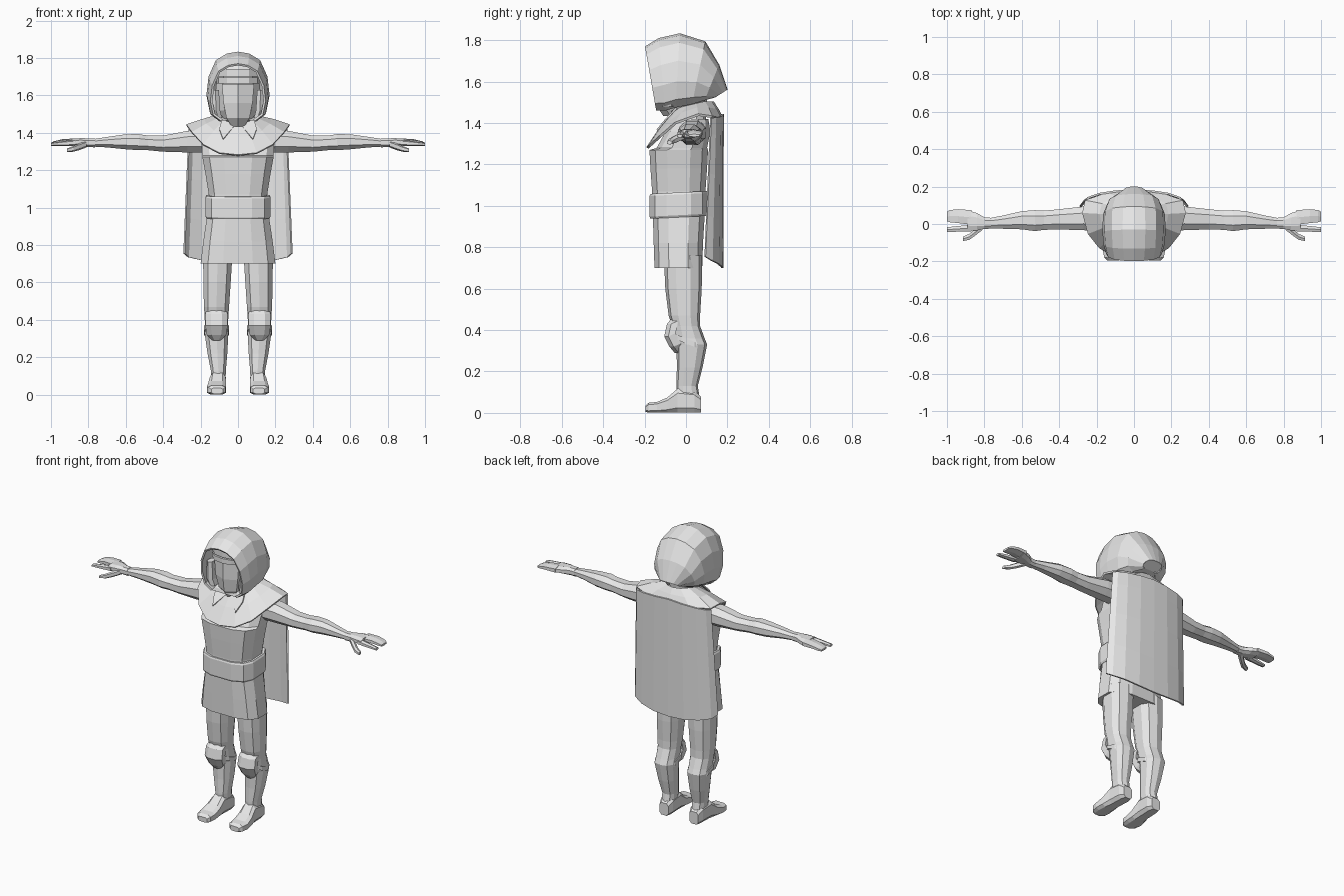
import bpy, bmesh, math

grey = bpy.data.materials.new("light grey cloth")
grey.diffuse_color = (0.8, 0.8, 0.8, 1)


def build(name, rings, closed=True, caps=True, mirror=False, thick=0.0):
    """Skin a list of equal-length point rings into a flat-shaded mesh."""
    bm = bmesh.new()
    vs = [[bm.verts.new(p) for p in r] for r in rings]
    n = len(vs[0])
    for a, b in zip(vs, vs[1:]):
        for i in range(n if closed else n - 1):
            j = (i + 1) % n
            bm.faces.new((a[i], a[j], b[j], b[i]))
    if caps:
        bm.faces.new(vs[0])
        bm.faces.new(vs[-1])
    bmesh.ops.remove_doubles(bm, verts=bm.verts, dist=0.0005)
    bmesh.ops.recalc_face_normals(bm, faces=bm.faces)
    me = bpy.data.meshes.new(name)
    bm.to_mesh(me)
    bm.free()
    me.materials.append(grey)
    ob = bpy.data.objects.new(name, me)
    bpy.context.collection.objects.link(ob)
    if mirror:
        ob.modifiers.new("mirror", 'MIRROR').use_mirror_merge = False
    if thick:
        s = ob.modifiers.new("thickness", 'SOLIDIFY')
        s.thickness, s.offset = thick, 0
    return ob


def tube(name, axis, secs, n=10, power=0.8, mirror=False):
    """Loft sections (t, centre a, centre b, radius a, radius b) along an axis."""
    def sp(v):
        return math.copysign(abs(v) ** power, v)
    rings = []
    for t, ca, cb, ra, rb in secs:
        ring = []
        for i in range(n):
            w = 2 * math.pi * (i + 0.5) / n
            a, b = ca + ra * sp(math.cos(w)), cb + rb * sp(math.sin(w))
            ring.append({'x': (t, a, b), 'y': (a, t, b), 'z': (a, b, t)}[axis])
        rings.append(ring)
    return build(name, rings, mirror=mirror)


def both(half):
    """Complete a half outline by reflecting it across x = 0."""
    return half + [(-x, y, z) for x, y, z in reversed(half) if x > 0]


# Tunic: skirt, waist and chest with a small lip under the mantle
tube("tunic_skirt", 'z', [(0.70, 0, -0.037, 0.205, 0.118), (0.82, 0, -0.037, 0.19, 0.122),
                          (0.95, 0, -0.035, 0.17, 0.128)], 12, 0.7)
tube("tunic_body", 'z', [(0.95, 0, -0.035, 0.16, 0.13), (1.07, 0, -0.035, 0.16, 0.132),
                         (1.18, 0, -0.035, 0.178, 0.14), (1.27, 0, -0.035, 0.195, 0.145),
                         (1.28, 0, -0.02, 0.195, 0.125), (1.36, 0, 0.01, 0.2, 0.11),
                         (1.42, 0, 0.03, 0.16, 0.08)], 12, 0.7)
belt = tube("belt", 'z', [(0.945, 0, -0.035, 0.172, 0.14), (0.955, 0, -0.035, 0.178, 0.144),
                          (1.055, 0, -0.035, 0.178, 0.144), (1.065, 0, -0.035, 0.172, 0.14)], 12, 0.65)
for v in belt.data.vertices:
    v.co.z += 0.05 * (v.co.y + 0.035)

# Legs
tube("leg", 'z', [(0.08, 0.105, 0.01, 0.04, 0.055), (0.13, 0.105, 0.005, 0.042, 0.052),
                  (0.22, 0.11, 0.018, 0.055, 0.062), (0.33, 0.115, 0.028, 0.066, 0.074),
                  (0.36, 0.115, 0.015, 0.064, 0.075), (0.42, 0.115, 0.0, 0.066, 0.068),
                  (0.47, 0.115, -0.008, 0.07, 0.076), (0.6, 0.112, -0.012, 0.076, 0.088),
                  (0.76, 0.108, -0.015, 0.082, 0.092)], 10, 0.8, True)
tube("boot_foot", 'y', [(0.072, 0.105, 0.04, 0.032, 0.04), (0.04, 0.105, 0.055, 0.044, 0.055),
                        (-0.04, 0.108, 0.06, 0.044, 0.06), (-0.09, 0.112, 0.038, 0.05, 0.038),
                        (-0.14, 0.115, 0.027, 0.054, 0.027), (-0.18, 0.113, 0.025, 0.048, 0.025),
                        (-0.196, 0.112, 0.02, 0.032, 0.016)], 8, 0.55, True)

# Knee guards: faceted pad on the front of each knee
pad = [(0.45, -0.075, 0.045), (0.43, -0.092, 0.058), (0.37, -0.105, 0.06),
       (0.32, -0.08, 0.052), (0.29, -0.055, 0.022)]
build("knee_guard", [[(0.115 - w, y + 0.055, z + 0.015), (0.115 - w, y + 0.02, z), (0.115 - w * 0.5, y, z),
                      (0.115 + w * 0.5, y, z), (0.115 + w, y + 0.02, z), (0.115 + w, y + 0.055, z + 0.015)]
                     for z, y, w in pad], mirror=True)
strap = tube("knee_strap", 'z', [(0.335, 0.115, 0.01, 0.07, 0.08), (0.36, 0.115, 0.01, 0.07, 0.08)],
             10, 0.8, True)
for v in strap.data.vertices:
    v.co.z -= 0.4 * v.co.y

# Arms and hands
tube("arm", 'x', [(0.14, 0.03, 1.355, 0.07, 0.065), (0.27, 0.03, 1.353, 0.068, 0.062),
                  (0.4, 0.025, 1.342, 0.058, 0.046), (0.48, 0.02, 1.346, 0.055, 0.042),
                  (0.53, 0.018, 1.35, 0.06, 0.046), (0.6, 0.02, 1.352, 0.052, 0.043),
                  (0.7, 0.01, 1.35, 0.038, 0.03), (0.78, 0.004, 1.346, 0.028, 0.021)], 8, 0.9, True)
tube("glove_palm", 'x', [(0.765, 0.004, 1.346, 0.031, 0.025), (0.8, 0.005, 1.347, 0.033, 0.025),
                         (0.84, 0.012, 1.35, 0.05, 0.023), (0.89, 0.018, 1.35, 0.058, 0.019)],
     8, 0.8, True)
tube("fingers", 'x', [(0.87, 0.035, 1.352, 0.043, 0.018), (0.94, 0.042, 1.352, 0.041, 0.014),
                      (0.985, 0.042, 1.345, 0.036, 0.01), (1.0, 0.04, 1.34, 0.028, 0.007)], 6, 0.7, True)
tube("index_finger", 'x', [(0.87, -0.022, 1.347, 0.02, 0.016), (0.94, -0.026, 1.342, 0.017, 0.013),
                           (1.0, -0.03, 1.338, 0.014, 0.008)], 6, 0.8, True)
tube("thumb", 'x', [(0.81, -0.012, 1.34, 0.022, 0.018), (0.85, -0.045, 1.325, 0.02, 0.018),
                    (0.88, -0.068, 1.314, 0.018, 0.015), (0.915, -0.08, 1.306, 0.013, 0.01)], 6, 0.8, True)

# Shoulder mantle: neck ring, mid ring and the low scooped hem
neck = [(0, -0.06, 1.46), (0.035, -0.055, 1.46), (0.07, -0.03, 1.47), (0.09, 0.01, 1.48),
        (0.09, 0.05, 1.49), (0.08, 0.09, 1.5), (0.045, 0.12, 1.5), (0, 0.13, 1.5)]
hem = [(0, -0.187, 1.28), (0.1, -0.175, 1.29), (0.185, -0.125, 1.335), (0.245, -0.05, 1.40),
       (0.275, 0.06, 1.44), (0.26, 0.125, 1.43), (0.14, 0.165, 1.42), (0, 0.175, 1.42)]
mid = [(a[0] * .5 + b[0] * .5, a[1] * .5 + b[1] * .5, a[2] * .5 + b[2] * .5 + 0.005)
       for a, b in zip(neck, hem)]
build("mantle", [both(neck), both(mid), both(hem)], caps=False, thick=0.012)
tube("neck", 'z', [(1.38, 0, 0.02, 0.09, 0.08), (1.46, 0, 0.02, 0.08, 0.075),
                   (1.54, 0, 0.02, 0.09, 0.085)], 10)
# Folded collar points at the throat
build("collar_flap", [[(0.015, -0.075, 1.44), (0.085, -0.045, 1.475)],
                      [(0.08, -0.14, 1.365), (0.1, -0.095, 1.42)]],
      closed=False, caps=False, mirror=True, thick=0.008)

# Cape: curved sheet with its side edges wrapping forward
cols = [(0, 0.178, 0.175, 0.70), (0.1, 0.175, 0.172, 0.705), (0.19, 0.162, 0.155, 0.72),
        (0.25, 0.142, 0.125, 0.735), (0.272, 0.12, 0.092, 0.755)]
rows = []
for t in (0, 0.12, 0.4, 0.7, 1):
    half = []
    for x, y0, y1, zb in cols:
        top = 1.445 - 0.02 * x / 0.27
        half.append((x * (0.96 + 0.1 * t), y0 + (y1 - y0) * t, top + (zb - top) * t))
    rows.append([(-x, y, z) for x, y, z in reversed(half[1:])] + half)
build("cape", rows, closed=False, caps=False, thick=0.01)

# Hood: arches from the face opening to the peaked back
#       bottom y, top y, bottom z, top z, half width
arches = [(-0.145, -0.195, 1.475, 1.765, 0.142), (-0.10, -0.13, 1.475, 1.805, 0.157),
          (-0.05, -0.03, 1.49, 1.828, 0.163), (0.03, 0.09, 1.505, 1.79, 0.16),
          (0.09, 0.155, 1.52, 1.68, 0.135), (0.14, 0.195, 1.53, 1.56, 0.06)]
shape = [(0.6, -0.03), (0.9, 0.08), (1.0, 0.33), (0.93, 0.62), (0.7, 0.87), (0.36, 0.97), (0, 1)]
hood = []
for yb, yt, zb, zt, w in arches:
    half = [(w * sx, yb + (yt - yb) * sz, zb + (zt - zb) * sz) for sx, sz in shape]
    hood.append(half + [(-x, y, z) for x, y, z in reversed(half[:-1])])
build("hood", hood, closed=False, caps=False, thick=0.012)
build("hood_back", [hood[-1][:7], hood[-1][:5:-1]], closed=False, caps=False)
build("hood_underside", [[r[0] for r in hood], [r[-1] for r in hood]], closed=False, caps=False)

# Head, face mask, brow band and cheek pieces inside the hood
tube("head", 'z', [(1.46, 0, -0.02, 0.07, 0.08), (1.52, 0, -0.01, 0.11, 0.1), (1.62, 0, 0, 0.125, 0.115),
                   (1.72, 0, -0.02, 0.115, 0.11), (1.78, 0, -0.03, 0.07, 0.08)])
build("face_mask", [[(-w, -0.07, z), (-w, y + 0.035, z), (0, y, z), (w, y + 0.035, z), (w, -0.07, z)]
                    for z, y, w in [(1.435, -0.11, 0.035), (1.48, -0.14, 0.062),
                                    (1.56, -0.15, 0.078), (1.66, -0.15, 0.086)]])
for name, z0, z1, y in (("brow_band", 1.665, 1.695, -0.16), ("forehead_band", 1.70, 1.74, -0.155)):
    build(name, [[(-0.115, -0.05, z), (-0.105, y + 0.05, z), (-0.06, y + 0.01, z), (0, y, z),
                  (0.06, y + 0.01, z), (0.105, y + 0.05, z), (0.115, -0.05, z)] for z in (z0, z1)])
tube("cheek_piece", 'z', [(1.48, 0.105, -0.09, 0.022, 0.035), (1.52, 0.118, -0.095, 0.025, 0.04),
                          (1.63, 0.12, -0.095, 0.02, 0.035)], 6, 0.8, True)
